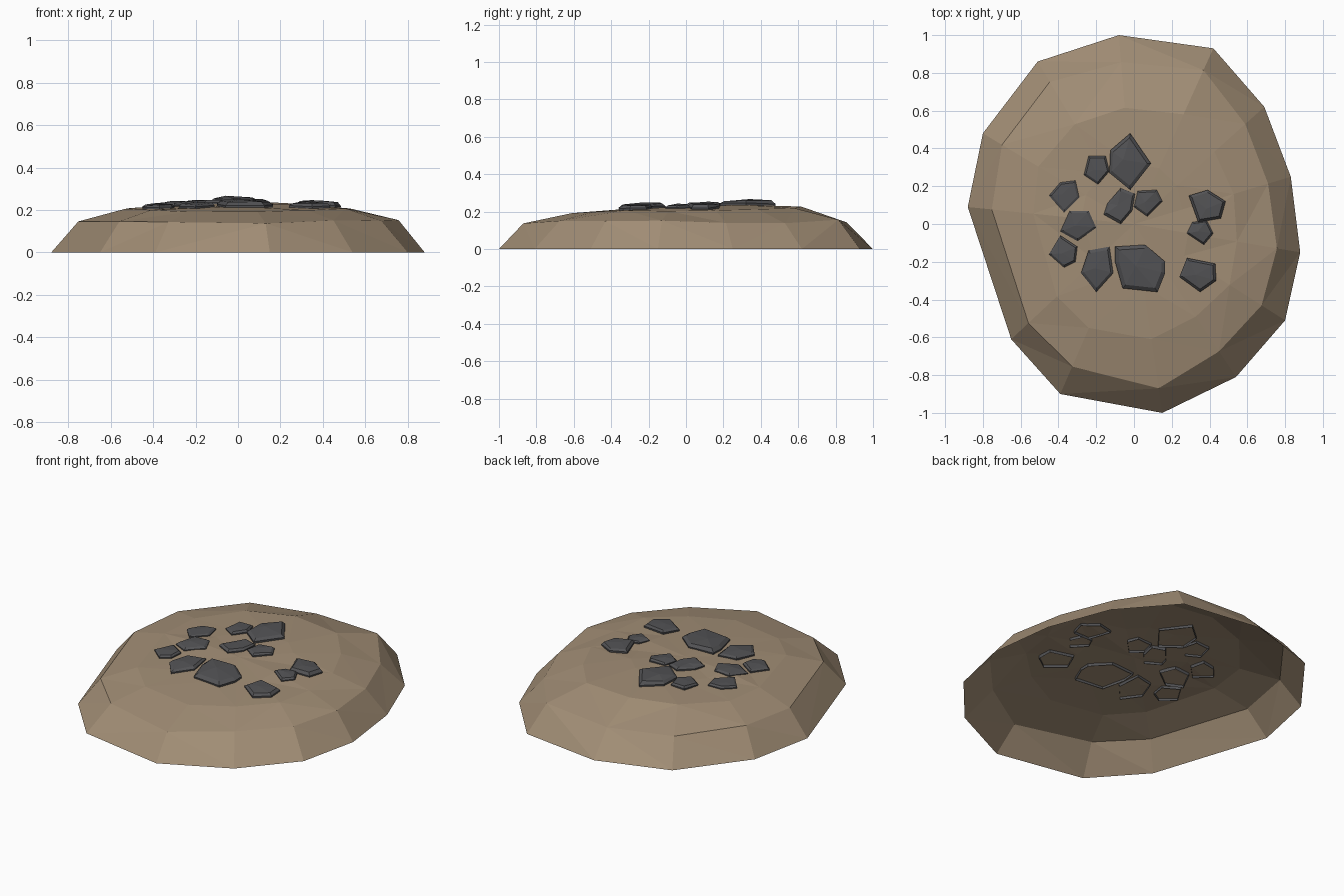
import bpy, bmesh, random
from mathutils import Vector
from mathutils.bvhtree import BVHTree

if "Cube" in bpy.data.objects:
    bpy.data.objects.remove(bpy.data.objects["Cube"])

random.seed(4)


def material(name, rgb):
    m = bpy.data.materials.new(name)
    m.diffuse_color = (*rgb, 1)
    m.use_nodes = True
    m.node_tree.nodes["Principled BSDF"].inputs["Base Color"].default_value = m.diffuse_color
    return m


earth = material("tan earth", (0.36, 0.27, 0.18))
stone = material("charcoal stone", (0.085, 0.085, 0.09))


def finish(bm, name, mat):
    mesh = bpy.data.meshes.new(name)
    bm.to_mesh(mesh)
    mesh.materials.append(mat)
    bpy.context.collection.objects.link(bpy.data.objects.new(name, mesh))


def bridge(bm, low, high):
    n = len(low)
    for i in range(n):
        j = (i + 1) % n
        bm.faces.new((low[i], low[j], high[j], high[i]))


def cap(bm, ring, co):
    tip = bm.verts.new(co)
    for i in range(len(ring)):
        bm.faces.new((ring[i], ring[(i + 1) % len(ring)], tip))


# Earth mound: open-bottomed faceted dome, footprint listed counter-clockwise
foot = [(.88, -.15), (.83, .25), (.69, .62), (.42, .93), (-.08, 1), (-.51, .86),
        (-.80, .48), (-.88, .09), (-.65, -.61), (-.39, -.90), (.15, -1),
        (.54, -.81), (.80, -.51)]
bm = bmesh.new()
rings = []
# scale, height, tilt towards the back, height jitter
for s, z, tilt, jit in ((1, 0, 0, 0), (.855, .148, 0, .012),
                        (.62, .208, .025, .008), (.32, .224, .025, .006)):
    ring = []
    for x, y in foot:
        k = s + random.uniform(-1, 1) * jit * 2
        ring.append(bm.verts.new((x * k, y * k,
                                  z + tilt * y * k + random.uniform(-1, 1) * jit)))
    rings.append(ring)
for a, b in zip(rings, rings[1:]):
    bridge(bm, a, b)
cap(bm, rings[-1], (0, 0, .228))
bmesh.ops.triangulate(bm, faces=[f for f in bm.faces if len(f.verts) > 3])
ground = BVHTree.FromBMesh(bm)
finish(bm, "earth_mound", earth)
bm.free()


# Stones: open-bottomed chipped slabs sunk into the mound
def rock(name, rise, *outline):
    pts = [Vector((x, y, 0)) for x, y in reversed(outline)]
    mid = sum(pts, Vector()) / len(pts)

    def height(p):
        return ground.ray_cast(Vector((p.x, p.y, 1)), Vector((0, 0, -1)))[0].z

    bm = bmesh.new()
    levels = []
    for s, dz in ((.97, -.016), (1, rise * .35), (.84, rise * .8)):
        ring = []
        for p in pts:
            q = mid.lerp(p, s)
            lift = dz * random.uniform(.8, 1.15)
            ring.append(bm.verts.new((q.x, q.y, height(q) + lift)))
        levels.append(ring)
    bridge(bm, levels[0], levels[1])
    bridge(bm, levels[1], levels[2])
    tip = mid.lerp(pts[0], .2)
    cap(bm, levels[2], (tip.x, tip.y, height(tip) + rise))
    finish(bm, name, stone)
    bm.free()


rock("stone_back_small", .022, (-.24, .36), (-.15, .36), (-.13, .28), (-.19, .21), (-.265, .26))
rock("stone_back_large", .033, (-.02, .48), (.09, .32), (-.02, .18), (-.13, .27), (-.125, .39))
rock("stone_left_back", .018, (-.39, .22), (-.31, .23), (-.29, .14), (-.37, .06), (-.45, .15))
rock("stone_centre_left", .022, (-.07, .19), (.005, .16), (-.01, .07), (-.07, 0), (-.16, .05), (-.14, .11))
rock("stone_centre_right", .022, (.02, .175), (.12, .18), (.15, .12), (.07, .04), (0, .09))
rock("stone_left_middle", .02, (-.34, .07), (-.24, .07), (-.2, -.02), (-.3, -.09), (-.39, -.04))
rock("stone_left_front", .022, (-.39, -.06), (-.3, -.12), (-.31, -.2), (-.37, -.23), (-.45, -.16))
rock("stone_front_left", .024, (-.24, -.14), (-.13, -.12), (-.11, -.26), (-.2, -.36), (-.28, -.26))
rock("stone_front_large", .032, (-.1, -.12), (.06, -.11), (.165, -.2), (.165, -.26),
     (.125, -.36), (-.06, -.34), (-.1, -.2))
rock("stone_front_right", .027, (.28, -.18), (.43, -.21), (.435, -.3), (.35, -.36), (.24, -.28))
rock("stone_right_small", .02, (.31, .01), (.385, .02), (.42, -.05), (.37, -.11), (.28, -.05))
rock("stone_right_back", .028, (.29, .15), (.39, .18), (.485, .12), (.46, .03), (.34, .01))
